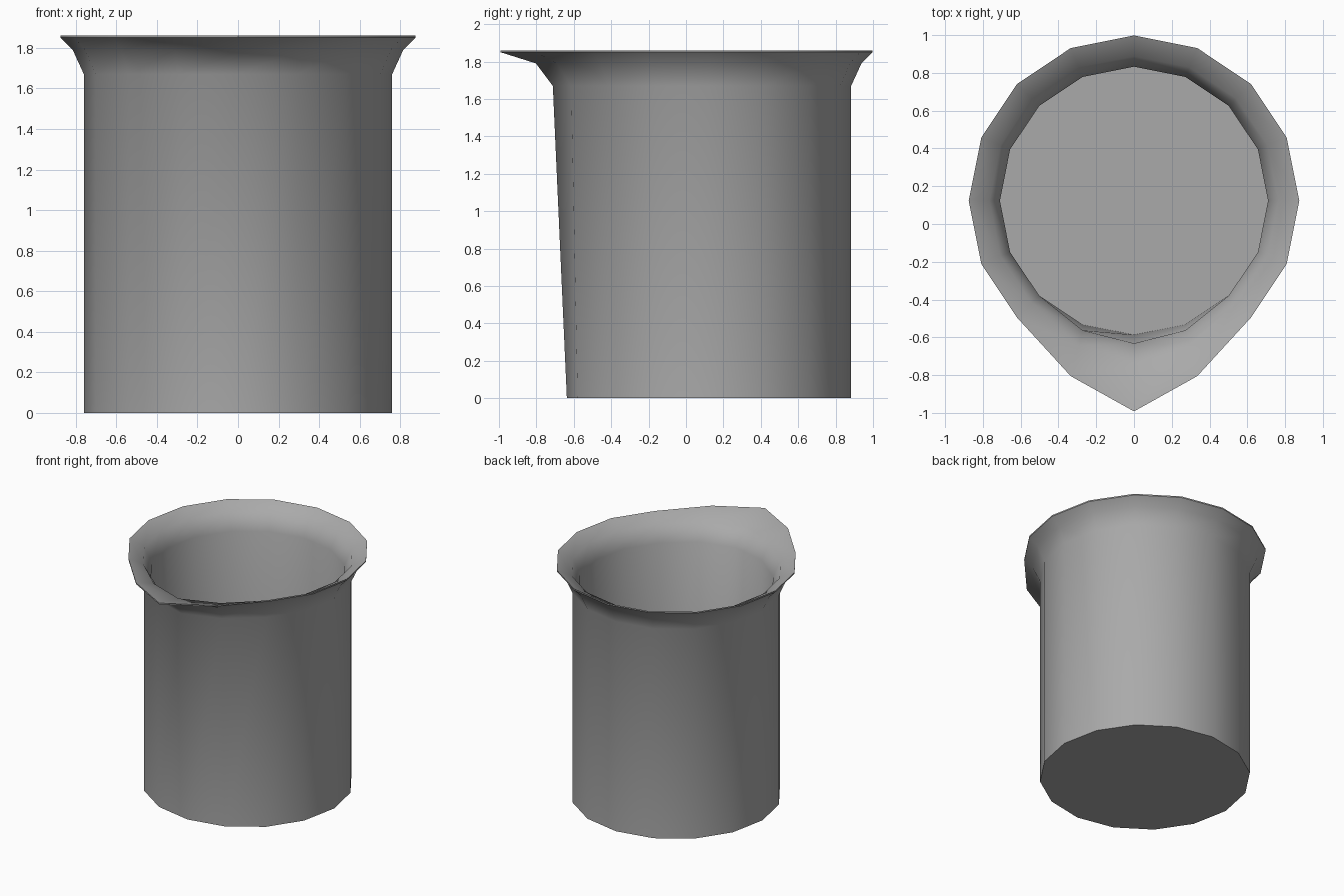
import bpy, bmesh, math

cube = bpy.data.objects.get("Cube")
if cube:
    bpy.data.objects.remove(cube, do_unlink=True)

SIDES = 16
CENTRE_Y = 0.123

# Wall profile: radius, height, forward pull at the spout tip, pull beside it
PROFILE = [
    (0.76, 0.0, 0.0, 0.0),        # outer wall
    (0.76, 1.67, 0.075, 0.035),
    (0.815, 1.79, 0.11, 0.06),    # flare
    (0.875, 1.85, 0.24, 0.12),    # lip
    (0.875, 1.86, 0.24, 0.12),
    (0.765, 1.805, 0.11, 0.06),   # inner flare
    (0.71, 1.68, 0.045, 0.03),    # inner wall
    (0.71, 0.05, 0.0, 0.0),
]


def add_ring(bm, radius, z, tip, side):
    """A ring of vertices whose front three are pulled out into a spout."""
    ring = []
    for i in range(SIDES):
        a = math.tau * i / SIDES - math.pi / 2
        pull = tip if i == 0 else side if i in (1, SIDES - 1) else 0
        ring.append(bm.verts.new((radius * math.cos(a),
                                  CENTRE_Y + radius * math.sin(a) - pull, z)))
    return ring


bm = bmesh.new()
rings = [add_ring(bm, *row) for row in PROFILE]
for low, high in zip(rings, rings[1:]):
    for i in range(SIDES):
        j = (i + 1) % SIDES
        bm.faces.new((low[i], low[j], high[j], high[i]))

# Underside and inner floor
bm.faces.new(rings[0][::-1])
bm.faces.new(rings[-1])
bmesh.ops.recalc_face_normals(bm, faces=bm.faces)

mesh = bpy.data.meshes.new("beaker")
bm.to_mesh(mesh)
bm.free()
beaker = bpy.data.objects.new("beaker", mesh)
bpy.context.collection.objects.link(beaker)

# Plain grey
grey = bpy.data.materials.new("plain grey")
grey.use_nodes = True
colour = (0.4, 0.4, 0.4, 1)
grey.diffuse_color = colour
grey.node_tree.nodes["Principled BSDF"].inputs["Base Color"].default_value = colour
mesh.materials.append(grey)

# Smooth walls, crisp base and lip
bpy.ops.object.select_all(action="DESELECT")
beaker.select_set(True)
bpy.context.view_layer.objects.active = beaker
bpy.ops.object.shade_smooth_by_angle(angle=math.radians(44))
